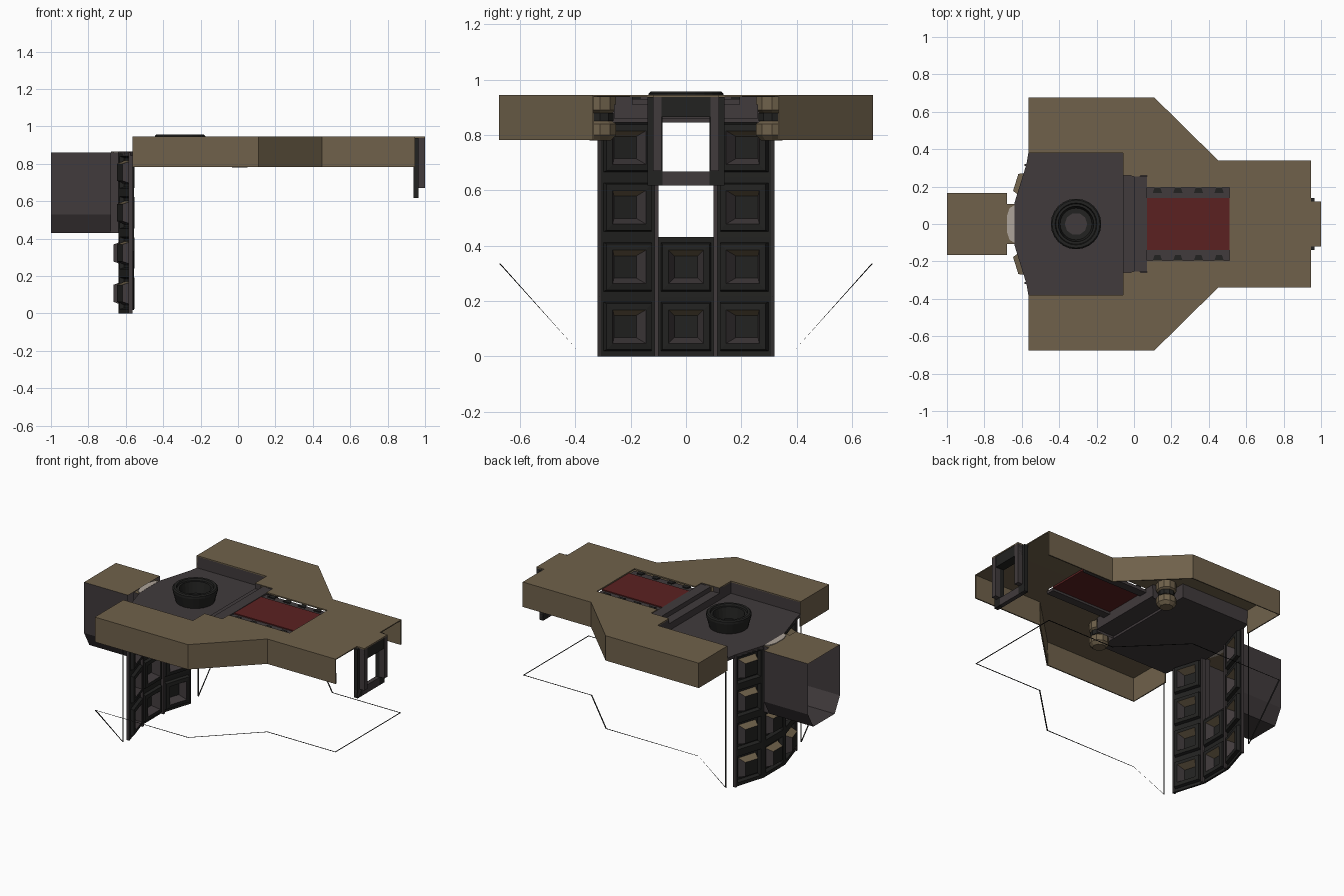
import bpy, bmesh, math
from mathutils import Vector

if "Cube" in bpy.data.objects:
    bpy.data.objects.remove(bpy.data.objects["Cube"])


def material(name, r, g, b):
    m = bpy.data.materials.new(name)
    m.diffuse_color = (r, g, b, 1)
    m.use_nodes = True
    m.node_tree.nodes["Principled BSDF"].inputs["Base Color"].default_value = m.diffuse_color
    return m


OLIVE = material("olive tan", .16, .12, .07)
GREY = material("warm dark grey", .052, .043, .045)
BLACK = material("near black", .016, .016, .015)
RED = material("dark red", .105, .015, .015)
PALE = material("pale grey", .42, .37, .32)


def make(name, verts, faces, mats, index=None, mirror=False, thick=0):
    me = bpy.data.meshes.new(name)
    me.from_pydata([tuple(v) for v in verts], [], faces)
    ob = bpy.data.objects.new(name, me)
    bpy.context.collection.objects.link(ob)
    for m in mats:
        me.materials.append(m)
    if index:
        me.polygons.foreach_set("material_index", index)
    if mirror:
        mod = ob.modifiers.new("mirror", 'MIRROR')
        mod.use_axis = (False, True, False)
    if thick:
        mod = ob.modifiers.new("thickness", 'SOLIDIFY')
        mod.thickness = thick
        mod.offset = -1
    return ob


def prism(name, pts, z0, z1, mat):
    n = len(pts)
    verts = [(x, y, z0) for x, y in pts] + [(x, y, z1) for x, y in pts]
    faces = [list(range(n))[::-1], list(range(n, 2 * n))]
    faces += [[i, (i + 1) % n, n + (i + 1) % n, n + i] for i in range(n)]
    return make(name, verts, faces, [mat])


def box(name, x0, x1, y0, y1, z0, z1, mat):
    return prism(name, [(x0, y0), (x1, y0), (x1, y1), (x0, y1)], z0, z1, mat)


def revolve(name, prof, cx, cy, mat, n=20):
    verts = [(cx + r * math.cos(2 * math.pi * k / n), cy + r * math.sin(2 * math.pi * k / n), z)
             for r, z in prof for k in range(n)]
    faces = [[j * n + k, j * n + (k + 1) % n, (j + 1) * n + (k + 1) % n, (j + 1) * n + k]
             for j in range(len(prof) - 1) for k in range(n)]
    faces += [list(range(n))[::-1], list(range((len(prof) - 1) * n, len(prof) * n))]
    return make(name, verts, faces, [mat])


# Roof shell: open underneath, notched for the deck, bar and hatch
TOP, LOW = .945, .782
half = [(-.565, .38), (-.06, .38), (-.06, .26), (.07, .26), (.07, .195), (.51, .195),
        (.51, 0), (.945, 0), (.945, .34), (.45, .34), (.11, .675), (-.565, .675)]
n = len(half)
verts = [(x, y, TOP) for x, y in half] + [(x, y, LOW) for x, y in half]
faces = [list(range(n))]
for a in (8, 9, 10, 11):
    b = (a + 1) % n
    faces.append([n + a, n + b, b, a])
make("roof_shell", verts, faces, [OLIVE], mirror=True, thick=.008)

# Dark walls around the sunken deck
deck_z = .865
edge = half[:4]
verts = [(x, y, z) for z in (deck_z - .02, TOP - .002) for x, y in edge]
make("deck_walls", verts, [[i, i + 1, i + 5, i + 4] for i in range(3)], [GREY], mirror=True)

# Sunken deck with faceted outer edge
right = [(-.06, .38), (-.565, .38), (-.575, .32), (-.64, .11)]
prism("deck", right + [(x, -y) for x, y in right[::-1]], deck_z - .02, deck_z, GREY)

# Stepped cross bar
box("cross_bar_lower", -.06, .07, -.26, .26, .86, .91, GREY)
box("cross_bar_upper", .0, .07, -.255, .255, .91, .94, GREY)

# Red hatch with slatted side rails
box("red_hatch", .07, .51, -.14, .14, .925, .937, RED)
for s in (-1, 1):
    y0, y1 = sorted((s * .14, s * .195))
    box("hatch_rail", .07, .51, y0, y1, .91, .93, GREY)
    for k in range(4):
        x = .1 + k * .11
        y0, y1 = sorted((s * .165, s * .195))
        prism("rail_slat", [(x, y0), (x + .05, y0), (x + .04, y1), (x + .01, y1)], .93, .937, BLACK)
    # Hanging lamps below the bar
    revolve("hanging_lamp", [(.04, .78), (.06, .80), (.06, .84), (.045, .85), (.045, .88), (.06, .89), (.06, .94)],
            .01, s * .31, OLIVE, 10)
    revolve("lamp_band", [(.05, .85), (.05, .88)], .01, s * .31, BLACK, 10)

# Round collar on the deck
revolve("collar", [(.115, .86), (.135, .935), (.135, .95), (.128, .957), (.112, .957),
                   (.108, .945), (.095, .945), (.085, .872)], -.31, 0, BLACK, 24)
revolve("collar_cap", [(.06, .87), (.06, .88)], -.31, 0, GREY, 10)

# Coffered wall panels
ROW = .8625 / 4


def panel(name, p0, p1, z0, z1):
    a, b = Vector((p0[0], p0[1], 0)), Vector((p1[0], p1[1], 0))
    u = (b - a).normalized()
    out = Vector((u.y, -u.x, 0))
    if out.x > 0:
        out = -out
    w = (b - a).length
    verts = []
    for inset, d in ((0, 0), (.022, 0), (.03, -.022), (.045, -.022), (.062, .026)):
        for s, z in ((inset, z0 + inset), (w - inset, z0 + inset), (w - inset, z1 - inset), (inset, z1 - inset)):
            verts.append(a + u * s + out * d + Vector((0, 0, z)))
    faces, idx = [], []
    for r in range(4):
        for k in range(4):
            m = (k + 1) % 4
            faces.append([r * 4 + k, r * 4 + m, r * 4 + 4 + m, r * 4 + 4 + k])
            idx.append(0 if r < 3 else (2 if k == 2 else 1))
    faces.append([16, 17, 18, 19])
    idx.append(0)
    if (b - a).cross(Vector((0, 0, 1))).dot(out) < 0:
        faces = [f[::-1] for f in faces]
    make(name, verts, faces, [BLACK, GREY, OLIVE], idx, thick=.012)


for r in range(4):
    z0, z1 = r * ROW, (r + 1) * ROW
    panel("side_panel_back", (-.575, .32), (-.64, .11), z0, z1)
    panel("side_panel_front", (-.64, -.11), (-.575, -.32), z0, z1)
    if r < 2:
        panel("centre_panel", (-.64, .11), (-.64, -.11), z0, z1)
for s in (-1, 1):
    # Upright posts closing the wall
    y0, y1 = sorted((s * .309, s * .32))
    box("wall_end_post", -.585, -.565, y0, y1, 0, .86, GREY)
    y0, y1 = sorted((s * .1, s * .114))
    box("wall_inner_post", -.636, -.61, y0, y1, 0, .86, GREY)

# Hollow rear pod with chamfered bottom, and its narrow neck


def tube(name, prof, x0, x1):
    k = len(prof)
    verts = [(x, y, z) for x in (x0, x1) for y, z in prof]
    faces = [[i, (i + 1) % k, k + (i + 1) % k, k + i] for i in range(k)]
    make(name, verts, faces, [GREY, OLIVE], [1 if i == 1 else 0 for i in range(k)])


tube("pod", [(-.165, .53), (-.165, .862), (.165, .862), (.165, .53), (.11, .43), (-.11, .43)], -1, -.68)
tube("pod_neck", [(-.108, .53), (-.108, .86), (.108, .86), (.108, .53), (.108, .43), (-.108, .43)], -.68, -.64)
prism("neck_plate", [(-.64, -.1), (-.64, .1), (-.665, .085), (-.68, .04), (-.68, -.04), (-.665, -.085)][::-1],
      .86, .866, PALE)

# Doorway frame at the far end
for s in (-1, 1):
    y0, y1 = sorted((s * .085, s * .14))
    box("door_post", .937, .965, y0, y1, .617, .937, BLACK)
    y0, y1 = sorted((s * .088, s * .12))
    box("door_outer_post", .965, 1, y0, y1, .67, .937, GREY)
box("door_sill", .937, .965, -.14, .14, .617, .668, GREY)
box("door_lintel", .937, .997, -.12, .12, .866, .937, BLACK)
box("door_cap", .94, 1, -.12, .12, .937, .945, OLIVE)

# Thin lower outline strip
path = [(-.565, .39, .78, .008, 0), (-.565, .39, .02, .008, 0), (-.565, .675, .335, .008, -.005),
        (.11, .675, .335, -.003, -.008), (.45, .34, .335, -.003, -.008),
        (.945, .34, .335, -.008, -.008), (.945, 0, .335, -.008, 0)]
verts = [(x, y, z) for x, y, z, _, _ in path] + [(x + a, y + b, z) for x, y, z, a, b in path]
make("lower_outline", verts, [[i, i + 1, i + 8, i + 7] for i in range(6)], [BLACK], mirror=True)
